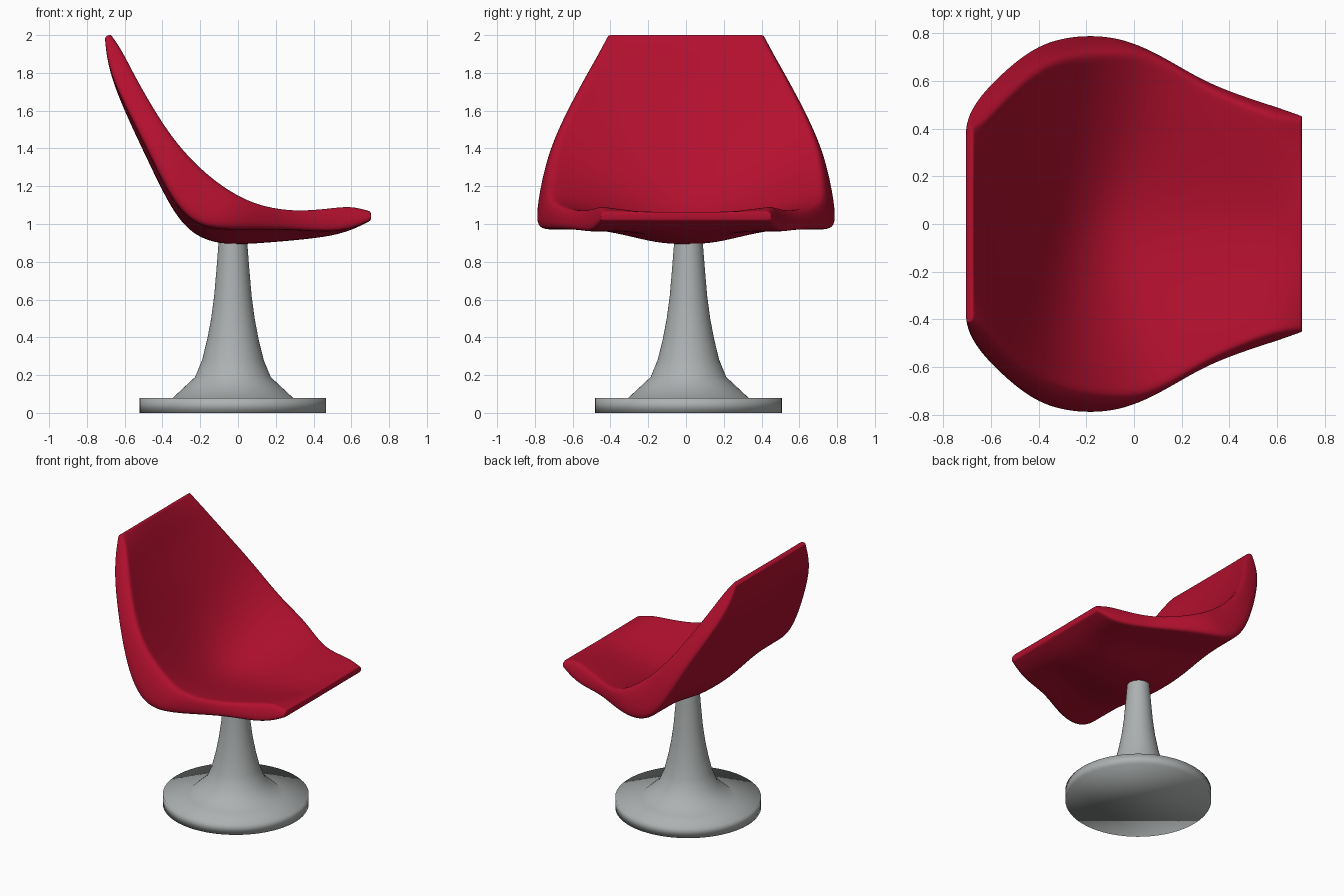
import bpy, bmesh, math

if "Cube" in bpy.data.objects:
    bpy.data.objects.remove(bpy.data.objects["Cube"])

def material(name, col):
    m = bpy.data.materials.new(name)
    m.diffuse_color = (*col, 1)
    m.use_nodes = True
    m.node_tree.nodes["Principled BSDF"].inputs["Base Color"].default_value = m.diffuse_color
    return m

RED = material("crimson upholstery", (0.45, 0.005, 0.028))
GREY = material("grey metal", (0.42, 0.44, 0.44))

def make(name, verts, faces, mat):
    me = bpy.data.meshes.new(name)
    me.from_pydata(verts, [], faces)
    bm = bmesh.new()
    bm.from_mesh(me)
    bmesh.ops.recalc_face_normals(bm, faces=bm.faces)
    bm.to_mesh(me)
    bm.free()
    me.materials.append(mat)
    ob = bpy.data.objects.new(name, me)
    bpy.context.collection.objects.link(ob)
    for p in me.polygons:
        p.use_smooth = True
    return ob

# Seat stations from backrest top to front lip, as (x, z) pairs:
# underside centre, underside edge, rim crest, inner centre, then half width
S = [
    ((-.705, 1.99), (-.705, 1.99), (-.675, 2.005), (-.675, 2.005), .41),
    ((-.695, 1.88), (-.695, 1.88), (-.615, 1.925), (-.63, 1.905), .465),
    ((-.66, 1.74), (-.655, 1.74), (-.555, 1.81), (-.58, 1.76), .54),
    ((-.575, 1.54), (-.555, 1.54), (-.45, 1.625), (-.49, 1.56), .645),
    ((-.465, 1.31), (-.445, 1.32), (-.335, 1.455), (-.39, 1.33), .735),
    ((-.37, 1.11), (-.345, 1.115), (-.215, 1.325), (-.285, 1.15), .78),
    ((-.26, .95), (-.225, .99), (-.10, 1.225), (-.18, 1.04), .797),
    ((-.1, .886), (-.08, .968), (.03, 1.14), (-.06, .975), .785),
    ((.1, .895), (.1, .972), (.16, 1.092), (.1, .965), .705),
    ((.3, .912), (.3, .97), (.32, 1.07), (.3, .98), .59),
    ((.5, .935), (.5, .955), (.5, 1.088), (.5, 1.01), .522),
    ((.62, .975), (.62, .98), (.6, 1.098), (.61, 1.04), .485),
    ((.705, 1.02), (.705, 1.02), (.705, 1.066), (.705, 1.066), .45),
]

def mix(a, b, t):
    if isinstance(a, tuple):
        return tuple(mix(p, q, t) for p, q in zip(a, b))
    return a + (b - a) * t

def smooth(t):
    t = max(0, min(1, t))
    return t * t * (3 - 2 * t)

# Holding loops keep the two end edges crisp
S = [S[0], mix(S[0], S[1], .12)] + S[1:-1] + [mix(S[-1], S[-2], .12), S[-1]]

U = [-1, -.92, -.76, -.58, -.38, -.19, 0, .19, .38, .58, .76, .92, 1]
n = len(U)
verts, faces = [], []
for B, E, C, I, w in S:
    d = .22 * math.dist(C, E)
    g = smooth((C[0] + .42) / .45)                # back has a firm rim, seat a soft one
    mx, mz = mix(E, C, .4)
    ring = []
    for u in U:                                   # underside
        x, z = mix(B, E, smooth((abs(u) - .1) / .55))
        ring.append((x, u * w, z))
    ring.append((mx, w + .006 - .2 * d, mz))      # outer side
    for u in reversed(U):                         # inner surface
        a = abs(u)
        x, z = mix(I, C, mix(a ** 1.9, .5 * smooth(a) + .5 * a ** 1.5, g))
        ring.append((x, u * (w - d), z))
    ring.append((mx, -(w + .006 - .2 * d), mz))
    verts += ring
m = 2 * n + 2
for s in range(len(S) - 1):
    for k in range(m):
        a, b = s * m + k, s * m + (k + 1) % m
        faces.append((a, b, b + m, a + m))
for o in (0, (len(S) - 1) * m):                   # end caps
    caps = [(i, i + 1, 2 * n - 1 - i, 2 * n - i) for i in range(n - 1)]
    caps += [(n - 1, n, n + 1), (2 * n, 2 * n + 1, 0)]
    faces += [tuple(o + i for i in c) for c in caps]
seat = make("seat_shell", verts, faces, RED)
sub = seat.modifiers.new("smooth", 'SUBSURF')
sub.levels = sub.render_levels = 3

# Turned pedestal: disc base, flared foot and tapering stem
def lathe(name, prof, cx, cy, mat, seg=64):
    v = [(cx + r * math.cos(2 * math.pi * i / seg), cy + r * math.sin(2 * math.pi * i / seg), z)
         for r, z in prof for i in range(seg)]
    f = [(j * seg + i, j * seg + (i + 1) % seg, (j + 1) * seg + (i + 1) % seg, (j + 1) * seg + i)
         for j in range(len(prof) - 1) for i in range(seg)]
    f.append(tuple(range(seg)))
    f.append(tuple(range((len(prof) - 1) * seg, len(prof) * seg)))
    return make(name, v, f, mat)

lathe("pedestal", [(.494, 0), (.494, .08), (.318, .08), (.2, .19), (.163, .28), (.136, .39),
                   (.115, .5), (.099, .62), (.087, .76), (.076, .9), (.074, .94)], -.027, .013, GREY)
